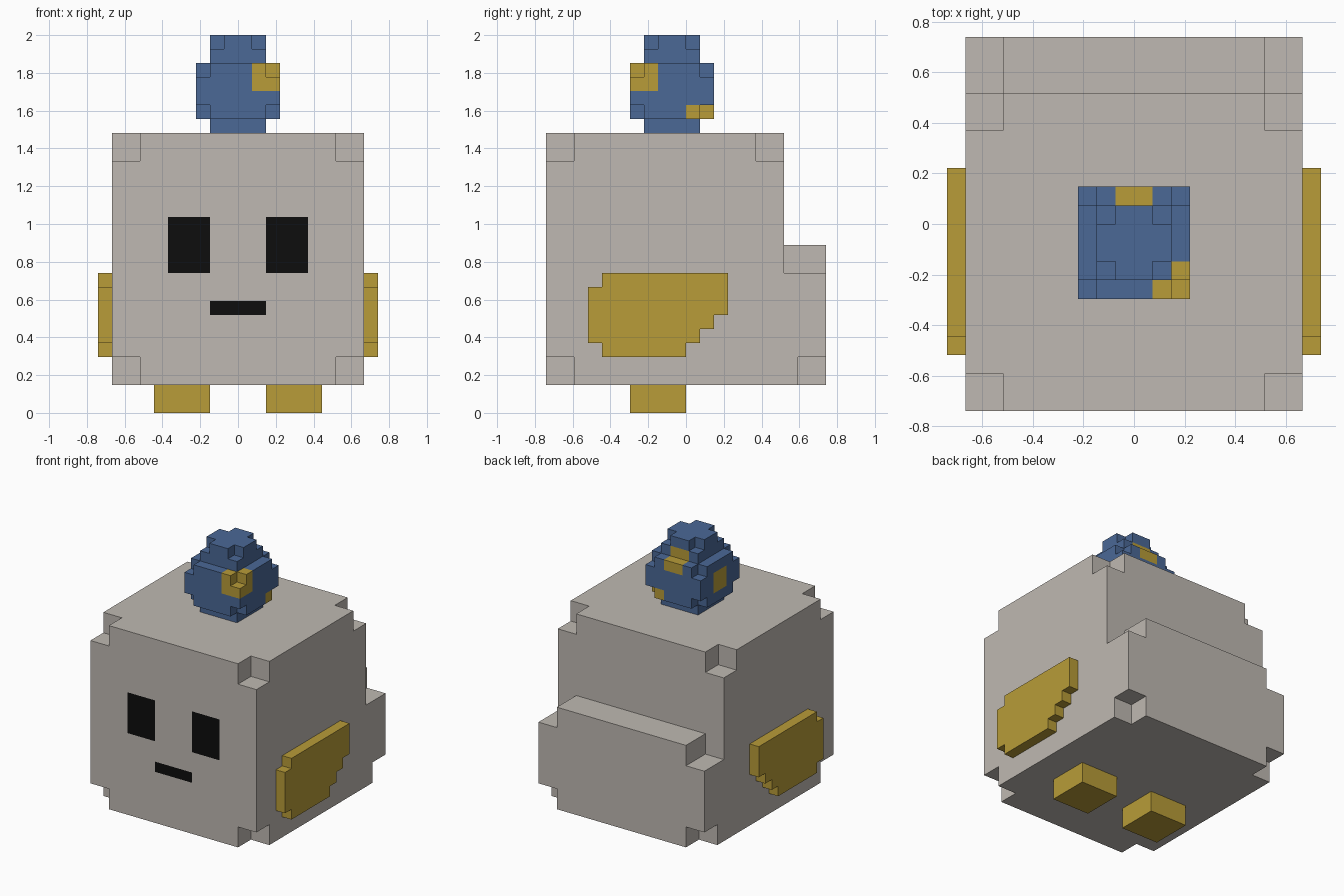
import bpy, bmesh

cube = bpy.data.objects.get("Cube")
if cube:
    bpy.data.objects.remove(cube, do_unlink=True)

UNIT = 2 / 27  # edge of one block


def material(name, rgb):
    m = bpy.data.materials.new(name)
    m.use_nodes = True
    m.diffuse_color = (*rgb, 1)
    m.node_tree.nodes["Principled BSDF"].inputs["Base Color"].default_value = (*rgb, 1)
    return m


GREY = material("warm grey", (0.521, 0.485, 0.445))
YELLOW = material("mustard yellow", (0.479, 0.332, 0.040))
BLUE = material("denim blue", (0.069, 0.138, 0.305))
BLACK = material("black", (0.004, 0.004, 0.004))


def block_solid(name, cuts, filled, mats, paint=lambda c, n: 0):
    """Skin of the filled cells of a grid cut at the given x, y, z block positions.
    paint(cell centre, face normal) gives the material index."""
    bm = bmesh.new()
    verts = {}

    def vert(i):
        if i not in verts:
            verts[i] = bm.verts.new([cuts[a][i[a]] * UNIT for a in range(3)])
        return verts[i]

    def centre(i):
        return [(cuts[a][i[a]] + cuts[a][i[a] + 1]) / 2 for a in range(3)]

    size = [len(c) - 1 for c in cuts]
    cells = {(i, j, k) for i in range(size[0]) for j in range(size[1])
             for k in range(size[2]) if filled(*centre((i, j, k)))}
    for cell in sorted(cells):
        for a in range(3):
            u, v = (a + 1) % 3, (a + 2) % 3
            for s in (-1, 1):
                beside = list(cell)
                beside[a] += s
                if tuple(beside) in cells:
                    continue
                ring = []
                for du, dv in ((0, 0), (1, 0), (1, 1), (0, 1))[::s]:
                    p = list(cell)
                    p[a] += s > 0
                    p[u] += du
                    p[v] += dv
                    ring.append(vert(tuple(p)))
                normal = [0, 0, 0]
                normal[a] = s
                bm.faces.new(ring).material_index = paint(centre(cell), normal)
    mesh = bpy.data.meshes.new(name)
    bm.to_mesh(mesh)
    bm.free()
    for m in mats:
        mesh.materials.append(m)
    obj = bpy.data.objects.new(name, mesh)
    bpy.context.collection.objects.link(obj)
    return obj


# Body with a low rear step and notched corners
def body_filled(x, y, z):
    if y > 7 and z > 12:
        return False
    if abs(x) > 7:
        if z < 4 and abs(y) > 8:
            return False
        if z > 18 and (y < -8 or y > 5):
            return False
        if y > 7 and z > 10:
            return False
    return True


# Eyes and mouth are faces of the front
def face_paint(c, n):
    x, y, z = c
    eye = 2 < abs(x) < 5 and 10 < z < 14
    mouth = abs(x) < 2 and 7 < z < 8
    return int(n[1] == -1 and y < -8 and (eye or mouth))


block_solid("body", ([-9, -7, -5, -2, 2, 5, 7, 9], [-10, -8, 5, 7, 8, 10],
                     [2, 4, 7, 8, 10, 12, 14, 18, 20]),
            body_filled, [GREY, BLACK], face_paint)

# Wings: y extent of each row, from the bottom up
WING_ROWS = [(-6, 0), (-7, 1), (-7, 2), (-7, 3), (-7, 3), (-6, 3)]


def wing_filled(x, y, z):
    low, high = WING_ROWS[int(z) - 4]
    return low < y < high


for side, xs, foot_xs in (("left", [9, 10], [2, 6]), ("right", [-10, -9], [-6, -2])):
    block_solid(side + "_wing", (xs, [-7, -6, 0, 1, 2, 3], list(range(4, 11))),
                wing_filled, [YELLOW])
    block_solid(side + "_foot", (foot_xs, [-4, 0], [0, 2]),
                lambda x, y, z: True, [YELLOW])


# Egg on the head: stepped layers centred on y = -1
def egg_filled(x, y, z):
    a, b = sorted((abs(x), abs(y + 1)))
    if z < 21 or 25 < z < 26:
        return b < 2
    if z > 26:
        return b < 2 and a < 1
    if 22 < z < 24:
        return True
    return a < 2


# Yellow spots: low and high corner of each, in blocks
SPOTS = [((1, -4, 23), (3, -2, 25)), ((1, 0, 21), (3, 2, 22)),
         ((-1, 0, 24), (1, 2, 26)), ((-3, -2, 22), (-2, 0, 24))]


def egg_paint(c, n):
    return int(any(all(lo[a] < c[a] < hi[a] for a in range(3)) for lo, hi in SPOTS))


block_solid("egg", (list(range(-3, 4)), list(range(-4, 3)), list(range(20, 28))),
            egg_filled, [BLUE, YELLOW], egg_paint)
